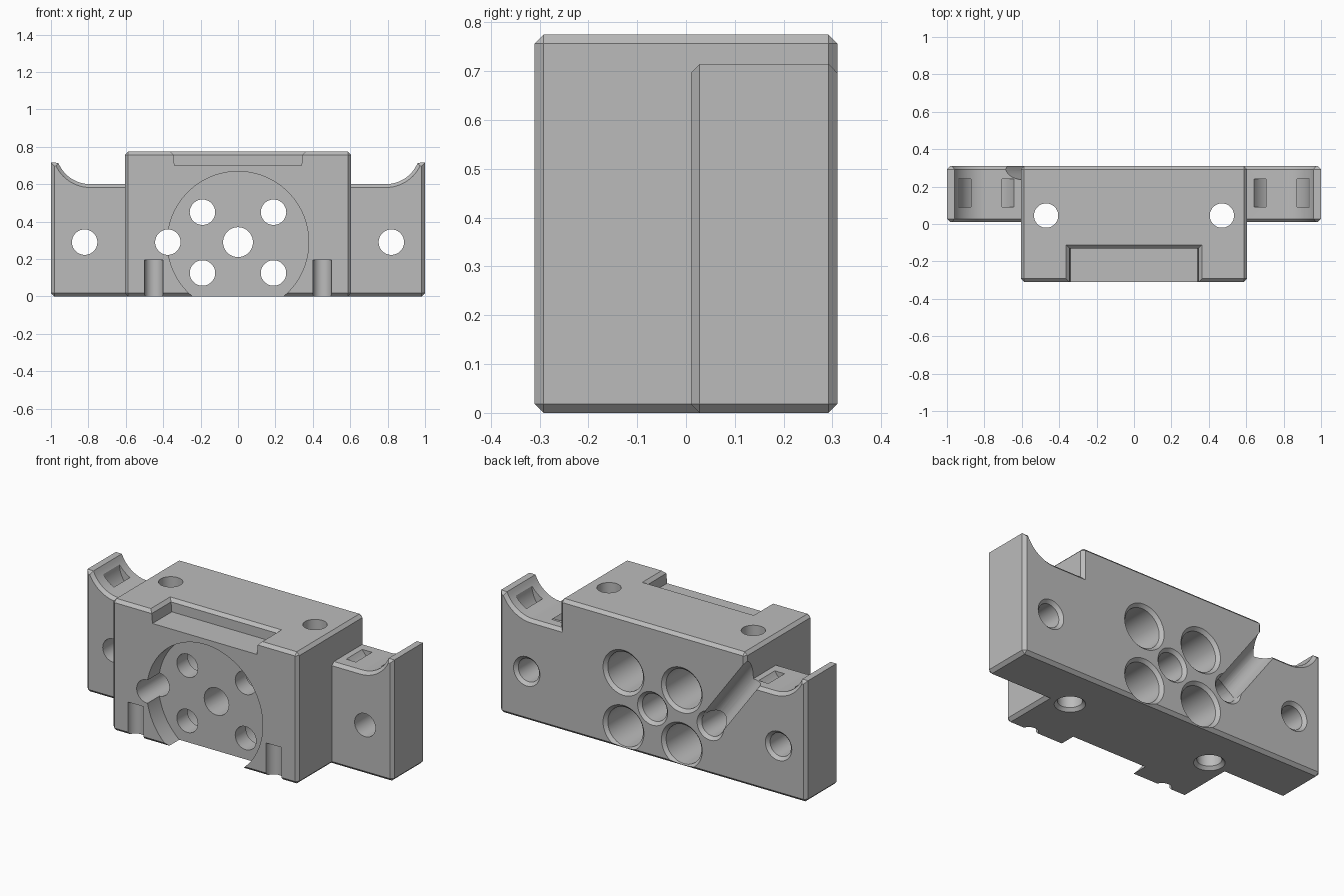
import bpy, bmesh
from math import cos, sin, pi, atan2
from mathutils import Matrix, Vector

if "Cube" in bpy.data.objects:
    bpy.data.objects.remove(bpy.data.objects["Cube"])

CH = 0.018            # edge chamfer
HALF_W, FRONT, BACK, TOP = 0.605, -0.31, 0.31, 0.775

grey = bpy.data.materials.new("plain grey")
grey.use_nodes = True
grey.diffuse_color = (0.5, 0.5, 0.5, 1)
grey.node_tree.nodes["Principled BSDF"].inputs["Base Color"].default_value = grey.diffuse_color


def make(name, bm):
    bmesh.ops.recalc_face_normals(bm, faces=bm.faces[:])
    mesh = bpy.data.meshes.new(name)
    bm.to_mesh(mesh)
    bm.free()
    mesh.materials.append(grey)
    obj = bpy.data.objects.new(name, mesh)
    bpy.context.collection.objects.link(obj)
    return obj


def loft(name, rings, matrix=None, closed=False):
    """Skin a list of equal-length point rings."""
    bm = bmesh.new()
    loops = [[bm.verts.new(p) for p in ring] for ring in rings]
    n = len(loops[0])
    pairs = list(zip(loops, loops[1:]))
    if closed:
        pairs.append((loops[-1], loops[0]))
    else:
        bm.faces.new(loops[0])
        bm.faces.new(loops[-1])
    for a, b in pairs:
        for i in range(n):
            j = (i + 1) % n
            bm.faces.new((a[i], a[j], b[j], b[i]))
    if matrix:
        bm.transform(matrix)
    return make(name, bm)


def lathe(name, centre, axis, steps, sides=48, closed=False):
    """Round solid along an axis, from (distance, radius) steps."""
    rings = [[(r * cos(2 * pi * i / sides), r * sin(2 * pi * i / sides), d)
              for i in range(sides)] for d, r in steps]
    turn = Vector(axis).to_track_quat('Z', 'Y').to_matrix().to_4x4()
    return loft(name, rings, Matrix.Translation(centre) @ turn, closed)


def rect(x, y0, y1, z):
    return [(-x, y0, z), (x, y0, z), (x, y1, z), (-x, y1, z)]


def chamfer(obj, rule):
    bm = bmesh.new()
    bm.from_mesh(obj.data)
    edges = [e for e in bm.edges if rule(*(v.co for v in e.verts))]
    bmesh.ops.bevel(bm, geom=edges, offset=CH, segments=1, affect='EDGES', clamp_overlap=False)
    bm.to_mesh(obj.data)
    bm.free()


def combine(target, other, operation):
    mod = target.modifiers.new(operation, 'BOOLEAN')
    mod.operation, mod.solver, mod.object = operation, 'EXACT', other
    bpy.ops.object.select_all(action='DESELECT')
    bpy.context.view_layer.objects.active = target
    target.select_set(True)
    bpy.ops.object.modifier_apply(modifier=mod.name)
    bpy.data.objects.remove(other)


# Central block
body = loft("clamp_body", [rect(HALF_W, FRONT, BACK, z) for z in (0, TOP)])
chamfer(body, lambda a, b: True)

# Side wings with a concave cradle on top
arc = [(0.79 + 0.185 * sin(t * 0.0982), 0.785 - 0.185 * cos(t * 0.0982)) for t in range(13)]
outline = [(0.5, 0), (1, 0), (1, 0.715)] + arc[::-1] + [(0.5, 0.6)]
for side in (-1, 1):
    wing = loft("wing", [[(side * x, y, z) for x, z in outline] for y in (0.01, BACK)])

    def outer(a, b):
        inner_end = max(abs(a.x), abs(b.x)) < 0.51
        along_y = abs(a.y - b.y) > 0.1
        return not inner_end and (not along_y or a.z < 0.01)
    chamfer(wing, outer)
    combine(body, wing, 'UNION')

cutters = []
UP, INTO = (0, 0, 1), (0, 1, 0)

# Round front recess and flared notch in the top edge
cutters.append(lathe("front_recess", (0, 0, 0.29), INTO, [(-0.5, 0.378), (-0.2, 0.378)], 96))
cutters.append(loft("top_notch", [rect(0.34, -0.5, -0.13, 0.7), rect(0.345, -0.5, -0.13, 0.757),
                                  rect(0.385, -0.5, -0.09, 0.797)]))

# Bores running front to back, chamfered at the back
def bore(x, z, r, rear, depth=None):
    steps = [(-0.5, r)]
    if depth is not None:
        steps += [(depth, r), (depth + 0.001, rear)]
    steps += [(BACK - CH, rear), (BACK + 0.02, rear + CH + 0.02)]
    cutters.append(lathe("bore", (x, 0, z), INTO, steps))

for x in (-0.19, 0.19):
    for z in (0.125, 0.45):
        bore(x, z, 0.068, 0.115, -0.1)
bore(0, 0.29, 0.08, 0.08)
bore(-0.375, 0.29, 0.068, 0.068)
for side in (-1, 1):
    bore(side * 0.82, 0.29, 0.068, 0.068)
    # Vertical screw holes, front grooves and curved strap tunnels
    cutters.append(lathe("screw_hole", (side * 0.47, 0.045, 0), UP,
                         [(-0.02, 0.1), (CH, 0.065), (0.9, 0.065)]))
    cutters.append(lathe("front_groove", (side * 0.45, FRONT, 0), UP, [(-0.1, 0.05), (0.195, 0.05)], 32))
    cutters.append(lathe("strap_tunnel", (side * 0.78, 0, 0.68), INTO,
                         [(0.09, 0.11), (0.24, 0.11), (0.24, 0.16), (0.09, 0.16)], closed=True))

# Diagonal wire channel across the back
cutters.append(lathe("wire_channel", (-0.375, BACK, 0.29), (-0.59, 0, 0.81),
                     [(0, 0.072), (0.9, 0.072)], 32))

for cutter in cutters:
    combine(body, cutter, 'DIFFERENCE')

body.select_set(True)
bpy.ops.object.shade_smooth_by_angle(angle=pi / 7)
